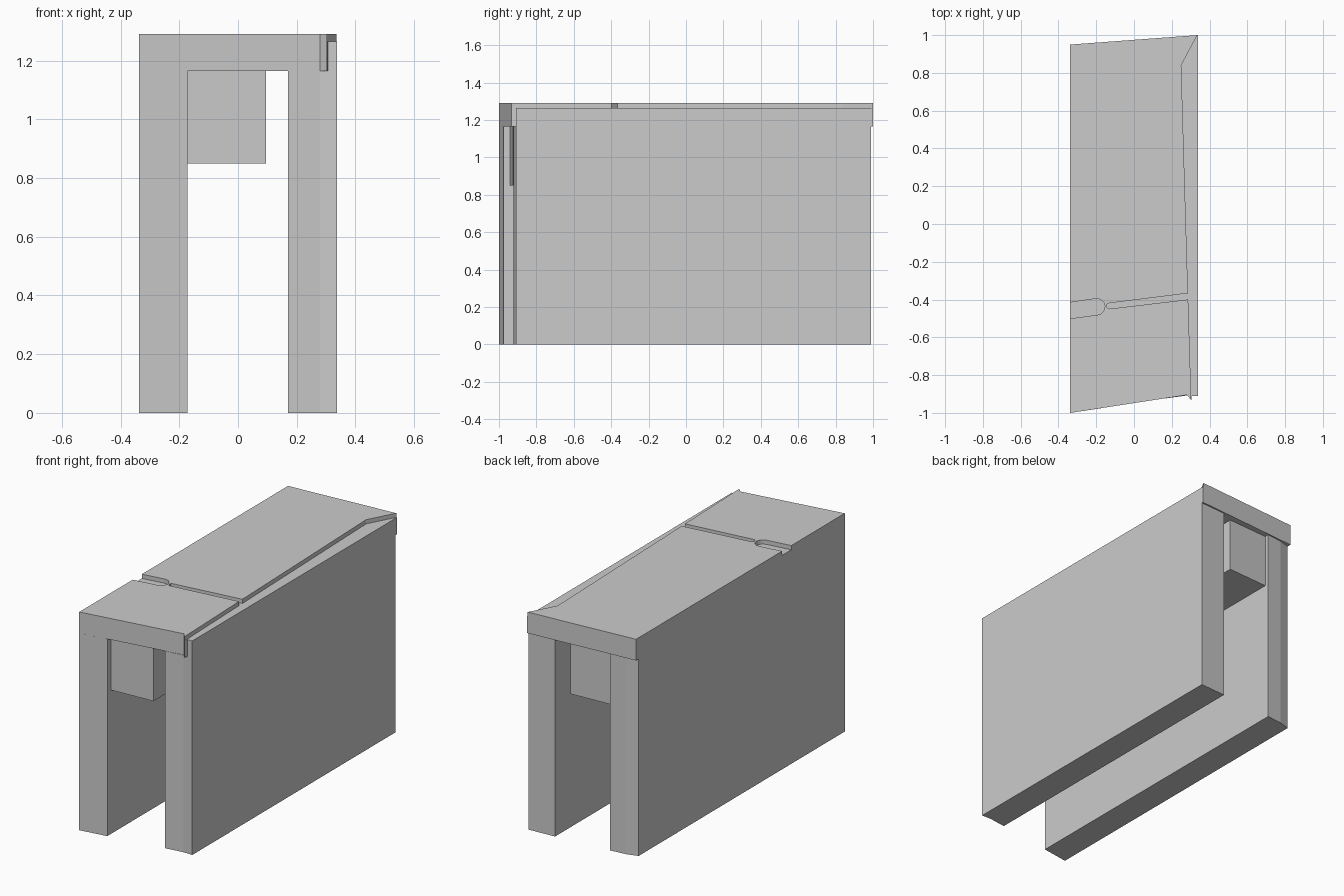
import bpy, bmesh
from math import cos, sin, radians

if "Cube" in bpy.data.objects:
    bpy.data.objects.remove(bpy.data.objects["Cube"])


def prism(name, outline, z0, z1):
    """Extrude a plan outline between two heights."""
    bm = bmesh.new()
    face = bm.faces.new([bm.verts.new((x, y, z0)) for x, y in outline])
    top = bmesh.ops.extrude_face_region(bm, geom=[face])["geom"]
    bmesh.ops.translate(bm, vec=(0, 0, z1 - z0),
                        verts=[v for v in top if isinstance(v, bmesh.types.BMVert)])
    bmesh.ops.recalc_face_normals(bm, faces=bm.faces)
    mesh = bpy.data.meshes.new(name)
    bm.to_mesh(mesh)
    bm.free()
    ob = bpy.data.objects.new(name, mesh)
    bpy.context.collection.objects.link(ob)
    return ob


def round_end(cx, cy, r, a0, a1, n):
    """Points of a rounded groove end."""
    return [(cx + r * cos(radians(a0 + (a1 - a0) * i / n)),
             cy + r * sin(radians(a0 + (a1 - a0) * i / n))) for i in range(n + 1)]


W, SLAB, STEP, TOP = 0.338, 1.165, 1.265, 1.29

# Side walls with skewed ends
prism("left_wall", [(-W, -1.0), (-0.172, -0.975), (-0.172, 0.955),
                    (-0.27, 0.945), (-W, 0.925)], 0, SLAB)
prism("right_wall", [(0.17, -0.923), (0.28, -0.908), (W, -0.91),
                     (W, 0.99), (0.17, 0.98)], 0, SLAB)

# Beam hanging below the roof, against the left wall
prism("hanging_beam", [(-0.172, -0.94), (0.095, -0.925),
                       (0.095, 0.945), (-0.172, 0.93)], 0.85, SLAB)

# Roof slab
roof = prism("roof_slab", [(-W, -1.0), (0.28, -0.905), (0.303, -0.932),
                           (0.306, -0.91), (W, -0.91), (W, 1.0), (-W, 0.95)], SLAB, TOP)

# Shallow cuts in the roof: side ledge, cross groove, rounded groove
cutters = {
    "ledge_cutter": [(0.303, -1.1), (0.303, -0.93), (0.286, -0.38), (0.25, 0.84),
                     (0.335, 1.0), (0.5, 1.1), (0.5, -1.1)],
    "cross_groove_cutter": [(0.30, -0.398), (0.30, -0.365)]
                           + round_end(-0.13, -0.434, 0.015, 97, 277, 4),
    "rounded_groove_cutter": [(-0.45, -0.516), (-0.45, -0.432)]
                             + round_end(-0.197, -0.438, 0.043, 98, -82, 8),
}
for name, outline in cutters.items():
    cutter = prism(name, outline, STEP, TOP + 0.1)
    cutter.hide_render = True
    cutter.hide_set(True)
    mod = roof.modifiers.new(name, 'BOOLEAN')
    mod.operation = 'DIFFERENCE'
    mod.solver = 'EXACT'
    mod.object = cutter
